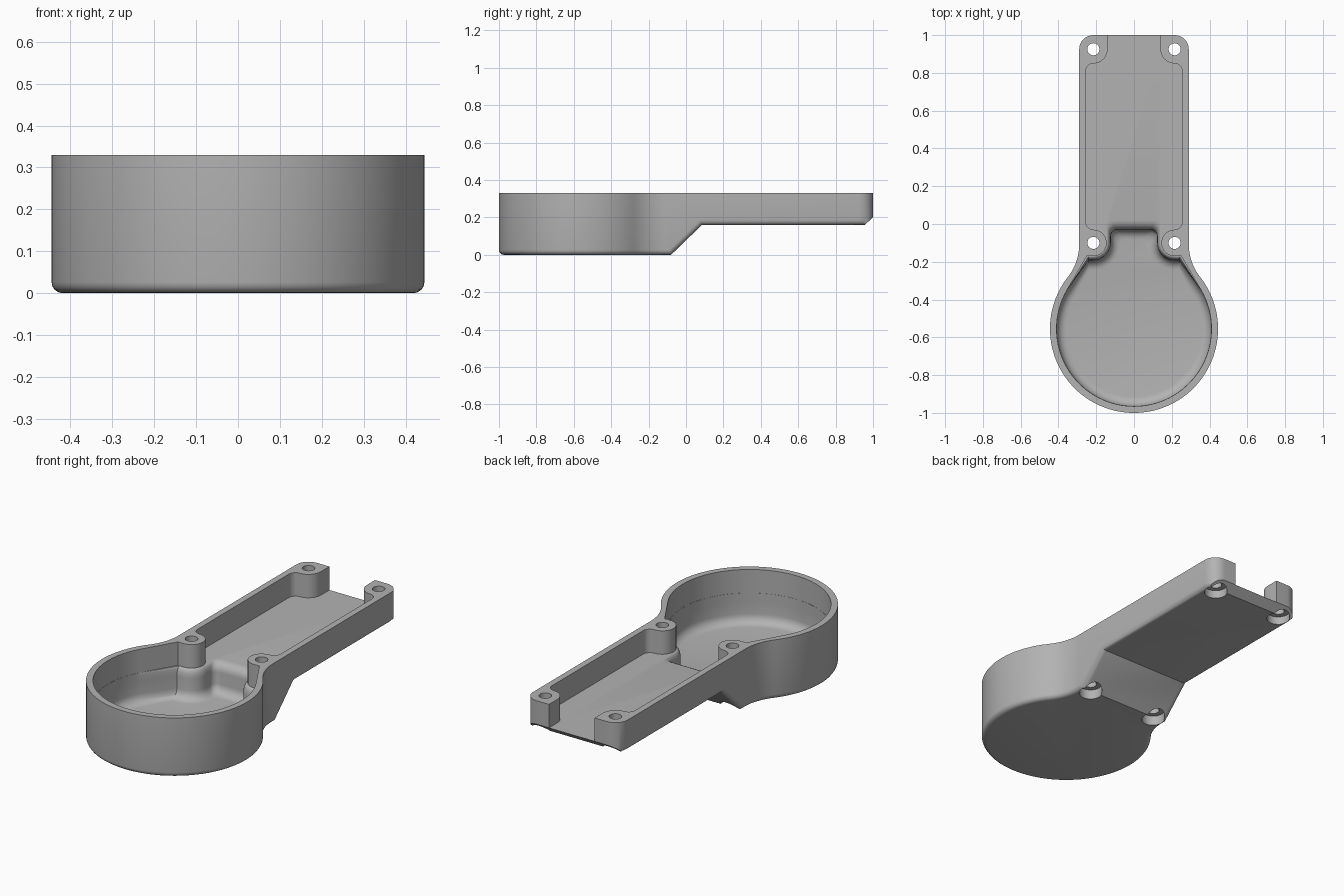
import bpy, bmesh
from math import radians, cos, sin, pi

cube = bpy.data.objects.get("Cube")
if cube:
    bpy.data.objects.remove(cube, do_unlink=True)

grey = bpy.data.materials.new("plain grey")
grey.use_nodes = True
colour = (0.45, 0.45, 0.45, 1)
grey.diffuse_color = colour
grey.node_tree.nodes["Principled BSDF"].inputs["Base Color"].default_value = colour

BOWL_Y = -0.555
POST_X, FRONT_Y, REAR_Y = 0.215, -0.1, 0.925
FLOOR = 0.2


def arc(cx, cy, r, a0, a1, n=8):
    angles = [radians(a0 + (a1 - a0) * i / n) for i in range(n + 1)]
    return [(cx + r * cos(a), cy + r * sin(a)) for a in angles]


def mirrored(half):
    return half + [(-x, y) for x, y in reversed(half) if x > 1e-5]


def loft(name, sections):
    """Solid through matching rings of 3D points, capped at both ends."""
    bm = bmesh.new()
    rings = [[bm.verts.new(p) for p in s] for s in sections]
    n = len(rings[0])
    for a, b in zip(rings, rings[1:]):
        for i in range(n):
            j = (i + 1) % n
            bm.faces.new((a[i], a[j], b[j], b[i]))
    bm.faces.new(rings[0])
    bm.faces.new(rings[-1])
    bmesh.ops.recalc_face_normals(bm, faces=bm.faces)
    mesh = bpy.data.meshes.new(name)
    bm.to_mesh(mesh)
    bm.free()
    mesh.materials.append(grey)
    ob = bpy.data.objects.new(name, mesh)
    bpy.context.collection.objects.link(ob)
    return ob


def prism(name, outline, z0, z1):
    return loft(name, [[(x, y, z) for x, y in outline] for z in (z0, z1)])


def boolean(ob, cutter, operation="DIFFERENCE"):
    mod = ob.modifiers.new("cut", "BOOLEAN")
    mod.operation, mod.solver, mod.object = operation, "EXACT", cutter
    bpy.context.view_layer.objects.active = ob
    bpy.ops.object.modifier_apply(modifier=mod.name)
    bpy.data.objects.remove(cutter, do_unlink=True)


# Outer shell: round bowl flowing into a straight handle
outline = mirrored([(0, 1)] + arc(POST_X, REAR_Y, 0.075, 90, 0)
                   + arc(0.57, -0.107, 0.28, 180, 218.17, 12)
                   + arc(0, BOWL_Y, 0.445, 38.17, -90, 40)[1:])
body = prism("handled_housing", outline, 0, 0.33)

# Stepped underside
side = [(-1.1, -0.1), (-1.1, 0), (-0.08, 0), (0.085, 0.16), (0.955, 0.16),
        (1, FLOOR), (1.1, 0.29), (1.1, -0.1)]
boolean(body, loft("underside_cutter", [[(x, y, z) for y, z in side] for x in (-0.6, 0.6)]))

# Rounded lower rim
bm = bmesh.new()
bm.from_mesh(body.data)
bm.normal_update()
rim = []
for e in bm.edges:
    if len(e.link_faces) == 2 and max(v.co.y for v in e.verts) < 0.96:
        low, high = sorted(f.normal.z for f in e.link_faces)
        if low < -0.3 and high > -0.1:
            rim.append(e)
bmesh.ops.bevel(bm, geom=rim, offset=0.026, segments=4, profile=0.5,
                affect="EDGES", clamp_overlap=False)
bm.to_mesh(body.data)
bm.free()

# Upper cavity, winding around the four screw posts
upper = mirrored([(0, 1.05), (0.14, 1.05)]
                 + arc(POST_X, REAR_Y, 0.075, 180, 270)
                 + arc(POST_X, 0.81, 0.04, 90, 0)[1:]
                 + arc(POST_X, 0.01, 0.04, 0, -90)
                 + arc(POST_X, FRONT_Y, 0.07, 90, 270, 16)[1:]
                 + [(0.25, FRONT_Y - 0.07)]
                 + arc(0, BOWL_Y, 0.41, 30.3, -90, 40))
boolean(body, prism("upper_cutter", upper, FLOOR, 0.4))


# Lower bowl cavity with rounded floor and flared lip
def lower_section(z, inset, flare):
    post = 0.092 + inset - 0.02 * flare
    back = -0.03 - inset + 0.05 * flare
    x = POST_X - post
    half = ([(0, back)] + arc(x - 0.035, back - 0.035, 0.035, 90, 0)
            + arc(POST_X, FRONT_Y, post, 180, 270)
            + [(0.24, FRONT_Y - post)]
            + arc(0, BOWL_Y, 0.409 - inset, 30.3, -90, 40))
    return [(px, py, z) for px, py in mirrored(half)]


steps = [i / 5 * pi / 2 for i in range(6)]
sections = [lower_section(0.035 + 0.05 * (1 - cos(a)), 0.05 * (1 - sin(a)), 0) for a in steps]
sections += [lower_section(0.15 + 0.05 * sin(a), 0, 1 - cos(a)) for a in steps]
sections.append(lower_section(0.25, 0, 1))
boolean(body, loft("lower_cutter", sections))

# Screw holes with counterbores underneath
for sx in (-1, 1):
    for y, seat in ((FRONT_Y, 0.055), (REAR_Y, 0.205)):
        for r, top in ((0.06, seat), (0.032, 0.4)):
            ring = arc(sx * POST_X, y, r, 0, 360, 32)[:-1]
            boolean(body, prism("screw_cutter", ring, -0.1, top))

bpy.ops.object.select_all(action="DESELECT")
body.select_set(True)
bpy.context.view_layer.objects.active = body
bpy.ops.object.shade_smooth_by_angle(angle=radians(32))
